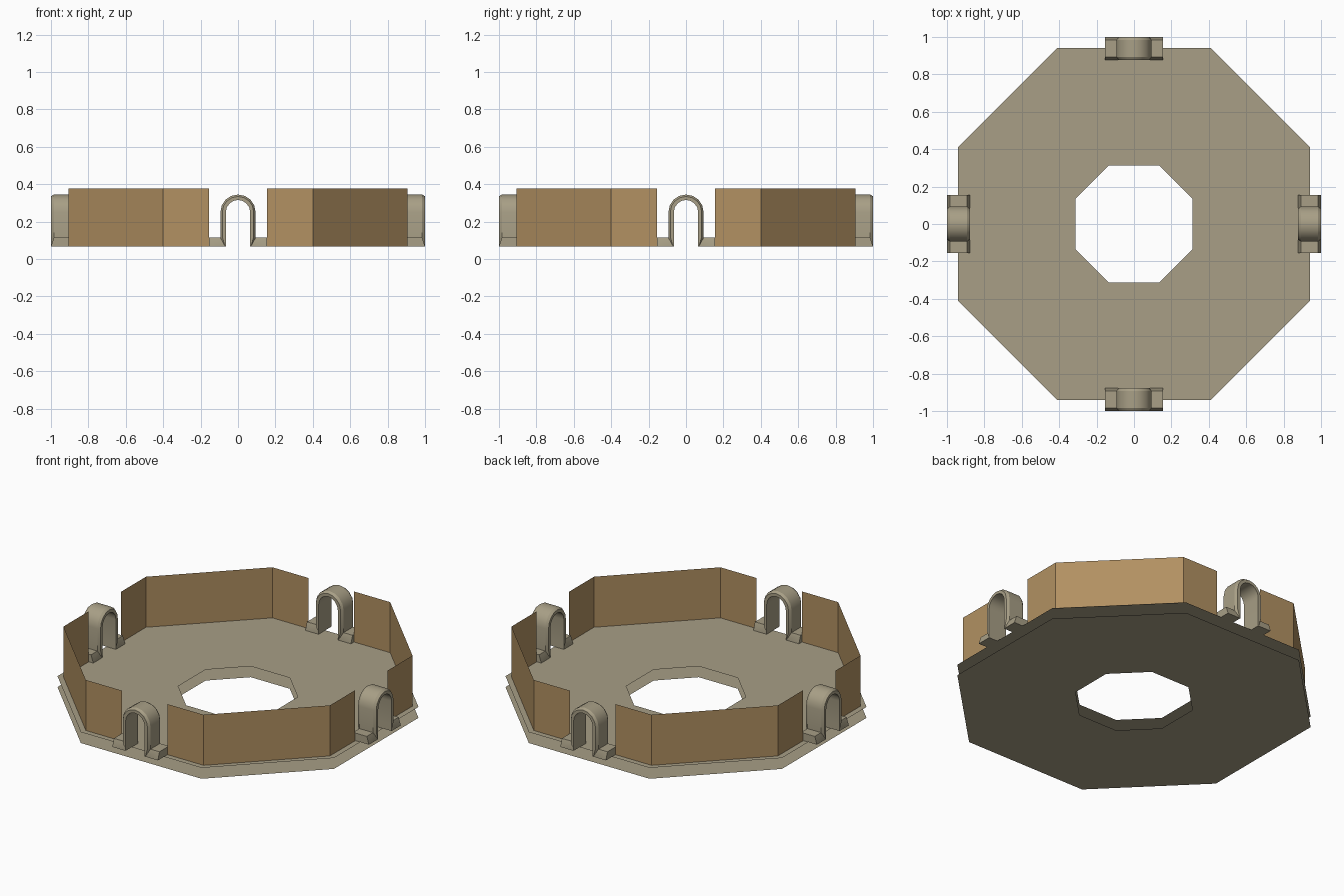
import bpy, bmesh, math

if "Cube" in bpy.data.objects:
    bpy.data.objects.remove(bpy.data.objects["Cube"])


def srgb(r, g, b):
    f = lambda c: c / 12.92 if c <= 0.04045 else ((c + 0.055) / 1.055) ** 2.4
    return (f(r / 255), f(g / 255), f(b / 255), 1)


def material(name, col):
    m = bpy.data.materials.new(name)
    m.diffuse_color = col
    m.use_nodes = True
    m.node_tree.nodes["Principled BSDF"].inputs["Base Color"].default_value = m.diffuse_color
    return m


STONE = material("stone_grey", srgb(168, 159, 134))
WOOD = material("tan_brown", srgb(178, 145, 98))
Z0, ZTOP = 0.067, 0.378


def make(name, bm, mat):
    me = bpy.data.meshes.new(name)
    bm.to_mesh(me)
    bm.free()
    me.materials.append(mat)
    ob = bpy.data.objects.new(name, me)
    bpy.context.collection.objects.link(ob)
    return ob


def octagon(a, c):
    pts = [(c, a), (-c, a), (-a, c), (-a, -c), (-c, -a), (c, -a), (a, -c), (a, c)]
    return pts


# Two thin octagonal sheets with an octagonal hole
def sheet(name, z, up):
    bm = bmesh.new()
    out = [bm.verts.new((x, y, z)) for x, y in octagon(0.941, 0.411)]
    inn = [bm.verts.new((x, y, z)) for x, y in octagon(0.314, 0.133)]
    for i in range(8):
        j = (i + 1) % 8
        q = (out[i], out[j], inn[j], inn[i])
        bm.faces.new(q if up else q[::-1])
    make(name, bm, STONE)


sheet("upper_floor", Z0, True)
sheet("lower_floor", 0.0, False)


# Thin corner walls, four copies turned about z
def wall(k):
    bm = bmesh.new()
    pts = [(0.907, 0.156), (0.907, 0.401), (0.401, 0.907), (0.156, 0.907)]
    lo = [bm.verts.new((x, y, Z0)) for x, y in pts]
    hi = [bm.verts.new((x, y, ZTOP)) for x, y in pts]
    for i in range(3):
        bm.faces.new((lo[i], lo[i + 1], hi[i + 1], hi[i]))
    ob = make(f"corner_wall_{k + 1}", bm, WOOD)
    ob.rotation_euler.z = k * math.pi / 2


# Arch clip: matching half-round profiles lofted along y
def profile(r, foot_x, foot_z, knee_z, n=8):
    zc = 0.251
    right = [(0.155, foot_z), (foot_x, foot_z), (r, knee_z)]
    arc = [(r * math.cos(math.pi * i / n), zc + r * math.sin(math.pi * i / n)) for i in range(n + 1)]
    return right + arc + [(-x, z) for x, z in reversed(right)]


def clip(k):
    bm = bmesh.new()
    outer = profile(0.094, 0.094, 0.114, 0.122)
    mid = profile(0.084, 0.069, Z0 + 0.001, 0.118)
    inner = profile(0.065, 0.065, Z0, 0.11)
    stations = [(inner, 1.0), (mid, 1.0), (outer, 0.985),
                (outer, 0.892), (mid, 0.877), (inner, 0.877)]
    rings = [[bm.verts.new((x, y, z)) for x, z in p] for p, y in stations]
    for a in range(6):
        r, s = rings[a], rings[(a + 1) % 6]
        for i in range(len(r) - 1):
            bm.faces.new((r[i], r[i + 1], s[i + 1], s[i]))
    bm.faces.new([r[0] for r in rings])
    bm.faces.new([r[-1] for r in rings])
    bmesh.ops.recalc_face_normals(bm, faces=bm.faces[:])
    ob = make(f"arch_clip_{k + 1}", bm, STONE)
    ob.rotation_euler.z = k * math.pi / 2
    bpy.ops.object.select_all(action='DESELECT')
    ob.select_set(True)
    bpy.context.view_layer.objects.active = ob
    bpy.ops.object.shade_smooth_by_angle(angle=math.radians(30))


for k in range(4):
    wall(k)
    clip(k)
